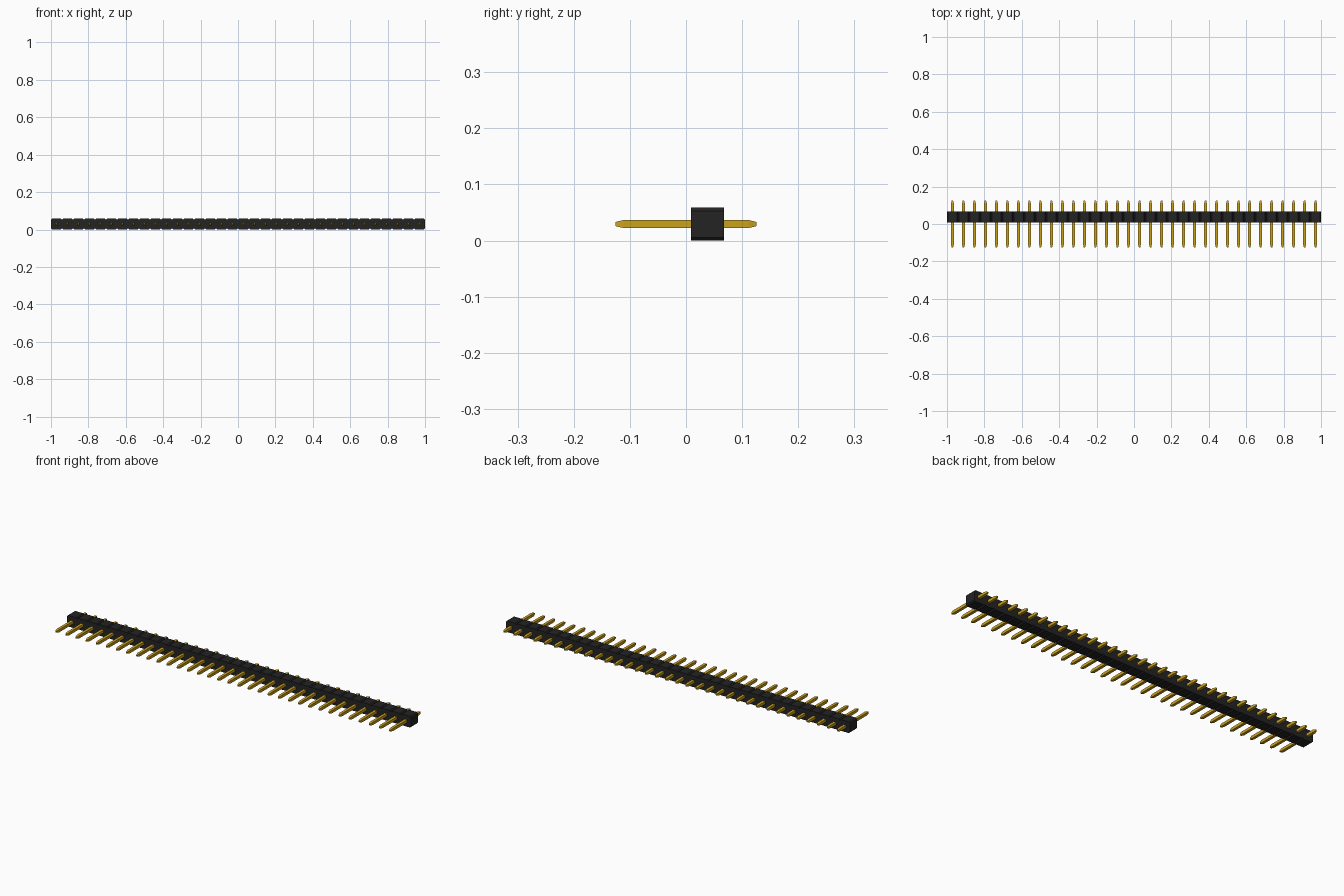
import bpy
import bmesh
from mathutils import Vector

if "Cube" in bpy.data.objects:
    bpy.data.objects.remove(bpy.data.objects["Cube"], do_unlink=True)

COUNT = 34
PITCH = 2.0 / COUNT
HALF = PITCH / 2
CHAMFER = PITCH / 10
BODY_FRONT, BODY_BACK = 0.0085, 0.0675
PIN_HALF, TIP_HALF = 0.0072, 0.0036
PIN_END, TAPER = 0.126, 0.015


def material(name, color, roughness):
    mat = bpy.data.materials.new(name)
    mat.use_nodes = True
    mat.diffuse_color = (*color, 1)
    shader = mat.node_tree.nodes["Principled BSDF"]
    shader.inputs["Base Color"].default_value = (*color, 1)
    shader.inputs["Roughness"].default_value = roughness
    return mat


def finish(name, bm, mat):
    bmesh.ops.recalc_face_normals(bm, faces=bm.faces)
    mesh = bpy.data.meshes.new(name)
    bm.to_mesh(mesh)
    bm.free()
    mesh.materials.append(mat)
    obj = bpy.data.objects.new(name, mesh)
    bpy.context.collection.objects.link(obj)
    return obj


black = material("black plastic", (0.017, 0.017, 0.017), 0.6)
gold = material("gold metal", (0.60, 0.36, 0.012), 0.4)

# Housing: a row of joined octagonal cells, extruded front to back
h, c = HALF, HALF - CHAMFER
octagon = [(-c, -h), (c, -h), (h, -c), (h, c), (c, h), (-c, h), (-h, c), (-h, -c)]
bm = bmesh.new()
for i in range(COUNT):
    cx = -1 + PITCH * (i + 0.5)
    bm.faces.new([bm.verts.new((cx + x, BODY_FRONT, HALF + z)) for x, z in octagon])
bmesh.ops.remove_doubles(bm, verts=bm.verts, dist=0.0005)
extruded = bmesh.ops.extrude_face_region(bm, geom=bm.faces[:], use_keep_orig=True)
moved = [g for g in extruded["geom"] if isinstance(g, bmesh.types.BMVert)]
bmesh.ops.translate(bm, verts=moved, vec=Vector((0, BODY_BACK - BODY_FRONT, 0)))
finish("housing", bm, black)

# Pins: square bars with tapered tips, repeated along the housing
stations = [(-PIN_END, TIP_HALF), (-PIN_END + TAPER, PIN_HALF),
            (PIN_END - TAPER, PIN_HALF), (PIN_END, TIP_HALF)]
bm = bmesh.new()
rings = [[bm.verts.new((sx * r, y, sz * r))
          for sx, sz in ((-1, -1), (1, -1), (1, 1), (-1, 1))] for y, r in stations]
for a, b in zip(rings, rings[1:]):
    for k in range(4):
        n = (k + 1) % 4
        bm.faces.new((a[k], a[n], b[n], b[k]))
bm.faces.new(rings[0])
bm.faces.new(rings[-1])
pins = finish("pins", bm, gold)
pins.location = (-1 + HALF, 0, HALF)
array = pins.modifiers.new("row", 'ARRAY')
array.count = COUNT
array.use_relative_offset = False
array.use_constant_offset = True
array.constant_offset_displace = (PITCH, 0, 0)
